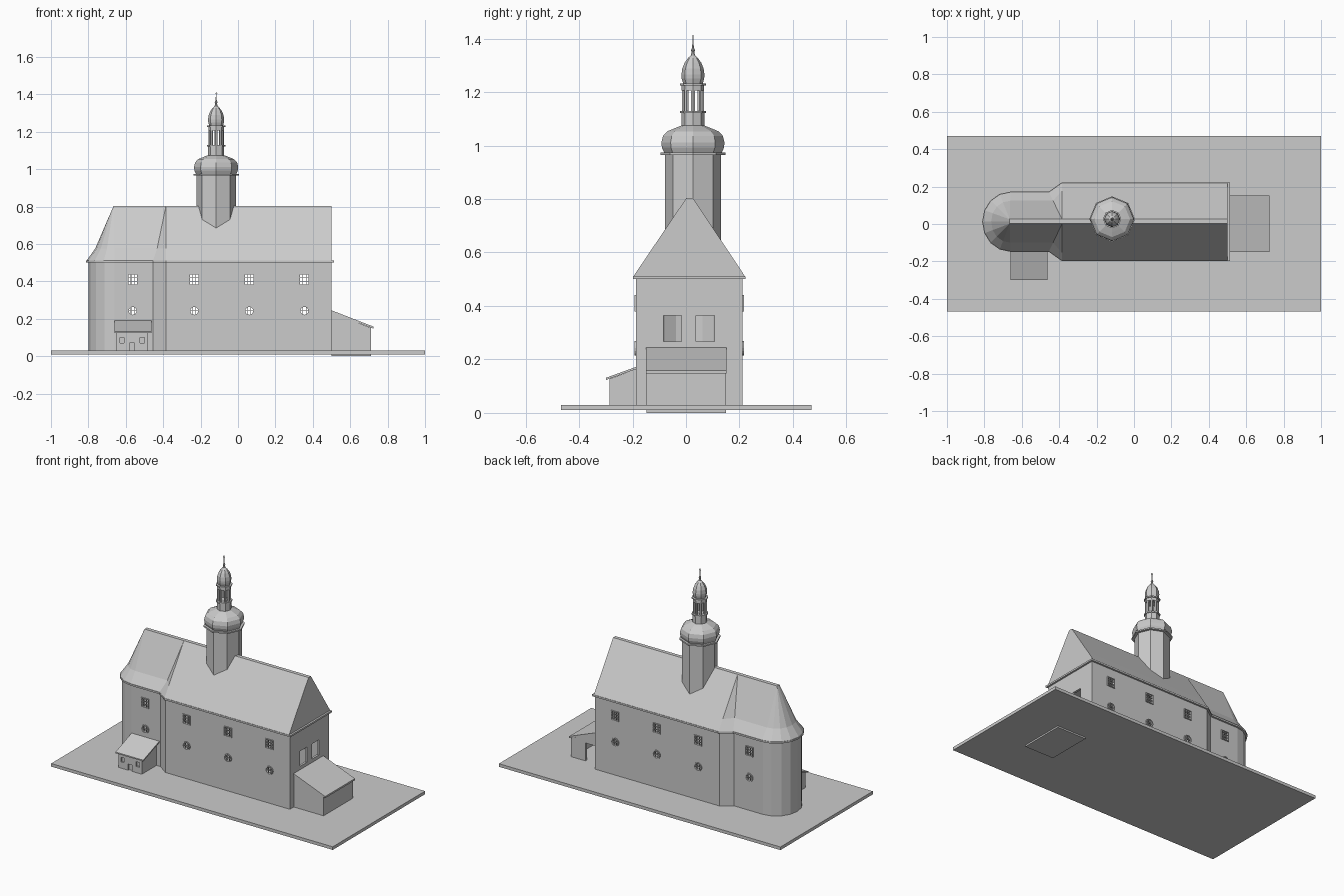
import bpy, bmesh, math
from mathutils import Vector, Matrix

if "Cube" in bpy.data.objects:
    bpy.data.objects.remove(bpy.data.objects["Cube"])

grey = bpy.data.materials.new("stone_grey")
grey.diffuse_color = (0.6, 0.6, 0.6, 1)
grey.use_nodes = True
grey.node_tree.nodes["Principled BSDF"].inputs["Base Color"].default_value = grey.diffuse_color
YC = 0.012                     # building axis
TX, TY = -0.117, 0.026         # tower axis


def finish(name, bm, normals=True):
    if normals:
        bmesh.ops.recalc_face_normals(bm, faces=bm.faces)
    me = bpy.data.meshes.new(name)
    bm.to_mesh(me)
    bm.free()
    me.materials.append(grey)
    ob = bpy.data.objects.new(name, me)
    bpy.context.collection.objects.link(ob)
    return ob


def add_box(bm, x0, x1, y0, y1, z0, z1):
    m = Matrix.Translation(((x0 + x1) / 2, (y0 + y1) / 2, (z0 + z1) / 2)) @ \
        Matrix.Diagonal((x1 - x0, y1 - y0, z1 - z0, 1))
    bmesh.ops.create_cube(bm, size=1, matrix=m)


def boxes(name, *specs):
    bm = bmesh.new()
    for s in specs:
        add_box(bm, *s)
    return finish(name, bm)


def loft(name, rings, caps=True):
    bm = bmesh.new()
    vs = [[bm.verts.new(p) for p in r] for r in rings]
    n = len(rings[0])
    for a, b in zip(vs, vs[1:]):
        for i in range(n):
            j = (i + 1) % n
            bm.faces.new((a[i], a[j], b[j], b[i]))
    if caps:
        bm.faces.new(vs[0][::-1])
        bm.faces.new(vs[-1])
        bmesh.ops.remove_doubles(bm, verts=bm.verts, dist=1e-5)
    return finish(name, bm, caps)


def lathe(name, prof, n=8, x=TX, y=TY):
    return loft(name, [[(x + r * math.cos(2 * math.pi * i / n), y + r * math.sin(2 * math.pi * i / n), z)
                        for i in range(n)] for r, z in prof])


def side_prism(name, xz, y0, y1):
    return loft(name, [[(x, y0, z) for x, z in xz], [(x, y1, z) for x, z in xz]])


def cut(ob, cutter):
    m = ob.modifiers.new("cut", 'BOOLEAN')
    m.operation, m.object, m.solver = 'DIFFERENCE', cutter, 'EXACT'
    cutter.hide_render = True
    cutter.hide_viewport = False
    cutter.display_type = 'WIRE'


def outline(d, east):
    """Plan of nave, angled shoulders and rounded apse, counter-clockwise."""
    h, c = 0.199 + d, 0.149 + d
    pts = [(east, -h), (east, h), (-0.385, h), (-0.455, c)]
    for i in range(9):
        a = math.pi / 2 + math.pi * i / 8
        pts.append((-0.66 + (0.14 + d) * math.cos(a), c * math.sin(a)))
    pts += [(-0.455, -c), (-0.385, -h)]
    return [(x, y + YC) for x, y in pts]


# Ground slab
boxes("ground_slab", (-1, 1, -0.467, 0.47, 0.01, 0.03))

# Walls: hollow shell with window openings
plan = outline(0, 0.5)
walls = loft("walls", [[(x, y, z) for x, y in plan] for z in (0.03, 0.505)], caps=False)
s = walls.modifiers.new("thickness", 'SOLIDIFY')
s.thickness, s.offset = 0.02, -1

win_x = (-0.563, -0.234, 0.06, 0.355)
bm = bmesh.new()
for x in win_x:
    add_box(bm, x - 0.025, x + 0.025, -0.4, 0.4, 0.382, 0.438)
    bmesh.ops.create_cone(bm, cap_ends=True, segments=16, radius1=0.023, radius2=0.023, depth=0.8,
                          matrix=Matrix.Translation((x, 0, 0.242)) @ Matrix.Rotation(math.pi / 2, 4, 'X'))
for y0, y1 in ((-0.085, -0.016), (0.037, 0.106)):
    add_box(bm, 0.4, 0.6, y0, y1, 0.267, 0.364)
cut(walls, finish("window_cutter", bm))

# Window frames and bars on both long sides
for k, x in enumerate(win_x):
    half = 0.149 if k == 0 else 0.199
    for side in (-1, 1):
        y = YC + side * half
        a, b = y - 0.006, y + 0.006
        w, t = 0.028, 0.005
        spec = [(x - w, x - w + t, a, b, 0.379, 0.441), (x + w - t, x + w, a, b, 0.379, 0.441),
                (x - w, x + w, a, b, 0.379, 0.384), (x - w, x + w, a, b, 0.436, 0.441)]
        for o in (-0.009, 0.009):
            spec.append((x + o - 0.0015, x + o + 0.0015, y - 0.003, y + 0.003, 0.38, 0.44))
            spec.append((x - w, x + w, y - 0.003, y + 0.003, 0.4085 + o, 0.4115 + o))
            spec.append((x + o - 0.0015, x + o + 0.0015, y - 0.003, y + 0.003, 0.222, 0.262))
        spec.append((x - 0.023, x + 0.023, y - 0.003, y + 0.003, 0.2405, 0.2435))
        boxes("window_frame", *spec)
        bm = bmesh.new()
        rings = []
        for r, yy in ((0.021, a), (0.027, a), (0.027, b), (0.021, b)):
            rings.append([bm.verts.new((x + r * math.cos(math.pi * i / 8), yy,
                                        0.242 + r * math.sin(math.pi * i / 8))) for i in range(16)])
        for p in range(4):
            q = rings[(p + 1) % 4]
            for i in range(16):
                j = (i + 1) % 16
                bm.faces.new((rings[p][i], rings[p][j], q[j], q[i]))
        finish("round_window_frame", bm)

# Cornice and main roof with narrow flat ridge
eave = outline(0.012, 0.512)
loft("cornice", [[(x, y, z) for x, y in eave] for z in (0.5, 0.511)])
eave = outline(0.01, 0.5)


def ridge(x, y):
    rx = x if x > 0 else (-0.665 if x < -0.6 else -0.385)
    return rx, 0.0135 + max(-0.012, min(0.012, y - YC))


low, mid, top = [], [], []
for x, y in eave:
    rx, ry = ridge(x, y)
    t = 0.32 if x < -0.4 else 0.22
    low.append((x, y, 0.51))
    mid.append((x + (rx - x) * t, y + (ry - y) * t, 0.575))
    top.append((rx, ry, 0.804))
loft("main_roof", [low, mid, top])

# Tower, dome, lantern, onion top and cross
lathe("tower_shaft", [(0.105, 0.55), (0.105, 0.968)])
lathe("tower_cornice", [(0.122, 0.965), (0.122, 0.974)])
lathe("dome", [(0.107, 0.972), (0.116, 0.992), (0.118, 1.012), (0.112, 1.036),
               (0.096, 1.053), (0.07, 1.064), (0.045, 1.074)])
lathe("lantern_base", [(0.043, 1.065), (0.043, 1.123)])
lathe("lantern_sill", [(0.049, 1.121), (0.049, 1.13)])
for i in range(8):
    a = math.pi * i / 4
    lathe("lantern_post", [(0.008, 1.128), (0.008, 1.21)], 6,
          TX + 0.034 * math.cos(a), TY + 0.034 * math.sin(a))
lathe("lantern_lintel", [(0.042, 1.206), (0.042, 1.225)])
lathe("lantern_cornice", [(0.049, 1.224), (0.049, 1.232)])
lathe("onion_top", [(0.036, 1.23), (0.042, 1.25), (0.043, 1.265), (0.04, 1.288),
                    (0.031, 1.31), (0.018, 1.328), (0.009, 1.336)])
lathe("finial", [(0.009, 1.334), (0.005, 1.35), (0.008, 1.357), (0.004, 1.364), (0.002, 1.385)])
boxes("cross", (TX - 0.0015, TX + 0.0015, TY - 0.0015, TY + 0.0015, 1.38, 1.413),
      (TX - 0.007, TX + 0.007, TY - 0.0015, TY + 0.0015, 1.401, 1.404))

# East annex: hollow, with open door on the back side
annex = side_prism("annex_walls", [(0.5, 0), (0.712, 0), (0.712, 0.15), (0.5, 0.236)], -0.148, 0.15)
cut(annex, side_prism("annex_cavity", [(0.502, 0.03), (0.697, 0.03), (0.697, 0.14), (0.502, 0.22)], -0.133, 0.135))
cut(annex, boxes("annex_door_cutter", (0.535, 0.61, 0.1, 0.2, 0.03, 0.145)))
side_prism("annex_roof", [(0.5, 0.234), (0.724, 0.147), (0.724, 0.158), (0.5, 0.245)], -0.15, 0.152)

# Small front porch with lean-to roof, door and two windows
porch = loft("porch_walls", [[(x, y, z) for y, z in
                              ((-0.13, 0.03), (-0.286, 0.03), (-0.286, 0.127), (-0.13, 0.185))]
                             for x in (-0.65, -0.483)])
cut(porch, boxes("porch_opening_cutter", (-0.58, -0.553, -0.3, -0.276, 0.03, 0.07),
                 (-0.632, -0.61, -0.3, -0.276, 0.07, 0.1), (-0.523, -0.501, -0.3, -0.276, 0.07, 0.1)))
loft("porch_roof", [[(x, y, z) for y, z in
                     ((-0.13, 0.184), (-0.3, 0.123), (-0.3, 0.131), (-0.13, 0.193))]
                    for x in (-0.66, -0.463)])
